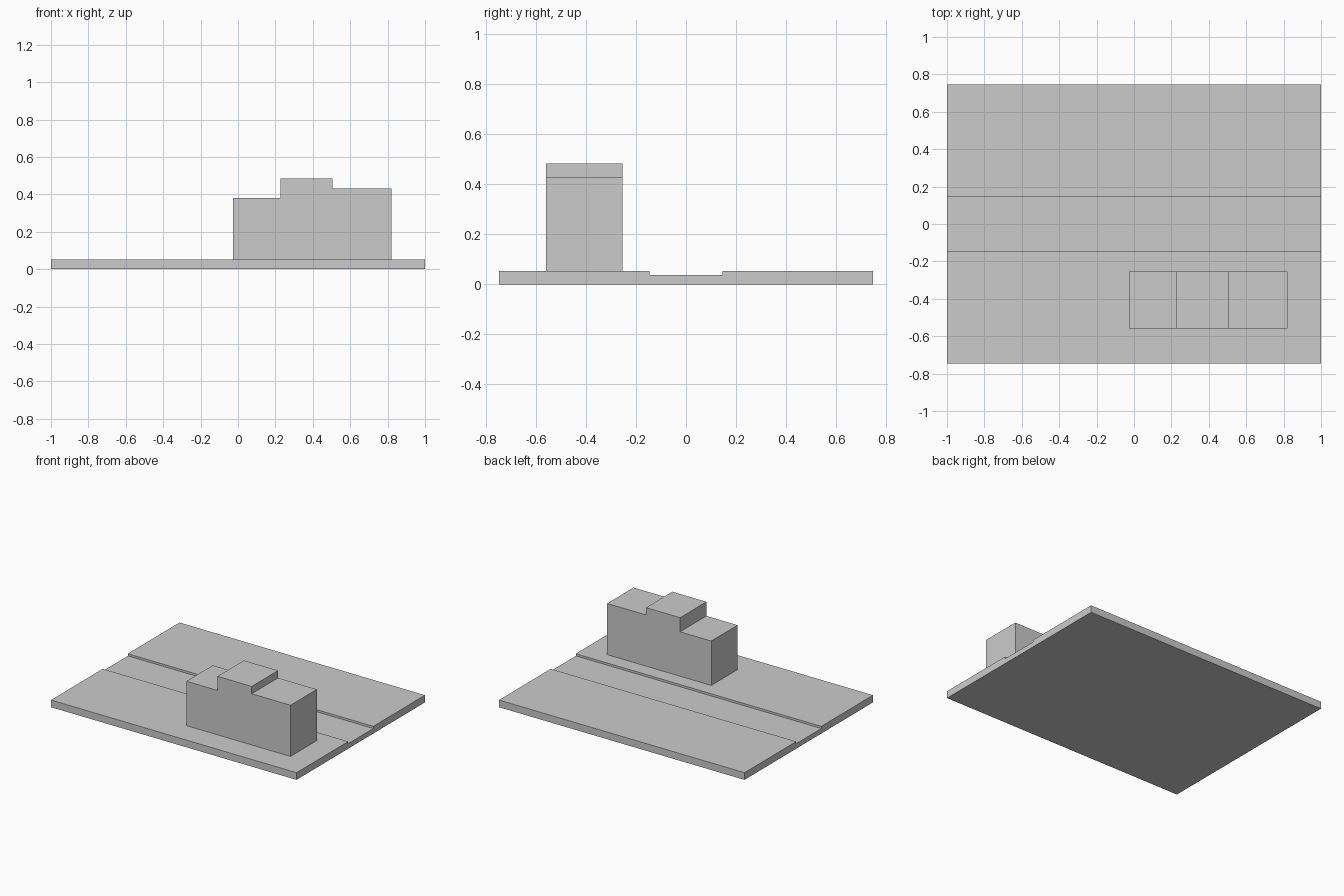
import bpy

if "Cube" in bpy.data.objects:
    bpy.data.objects.remove(bpy.data.objects["Cube"])


def extrude(name, profile, axis, start, end):
    """Extrude a closed 2D profile; axis 'x' takes (y, z), axis 'y' takes (x, z)."""
    n = len(profile)
    if axis == 'x':
        verts = [(d, a, z) for d in (start, end) for a, z in profile]
    else:
        verts = [(a, d, z) for d in (end, start) for a, z in profile]
    faces = [tuple(reversed(range(n))), tuple(range(n, 2 * n))]
    faces += [(i, (i + 1) % n, n + (i + 1) % n, n + i) for i in range(n)]
    mesh = bpy.data.meshes.new(name)
    mesh.from_pydata(verts, [], faces)
    obj = bpy.data.objects.new(name, mesh)
    bpy.context.collection.objects.link(obj)
    return obj


def strip(name, y0, y1, height):
    return extrude(name, [(y0, 0), (y1, 0), (y1, height), (y0, height)], 'x', -1, 1)


HALF_DEPTH, ROAD_HALF = 0.747, 0.146
KERB, ROAD = 0.053, 0.037

# Ground: two raised plots with a lower road between them
strip("front_plot", -HALF_DEPTH, -ROAD_HALF, KERB)
strip("road", -ROAD_HALF, ROAD_HALF, ROAD)
strip("back_plot", ROAD_HALF, HALF_DEPTH, KERB)

# Terraced building: one stepped outline (x, z) standing on the front plot
outline = [(-0.028, KERB), (0.82, KERB), (0.82, 0.43), (0.504, 0.43),
           (0.504, 0.484), (0.226, 0.484), (0.226, 0.38), (-0.028, 0.38)]
extrude("terraced_building", outline, 'y', -0.56, -0.254)
